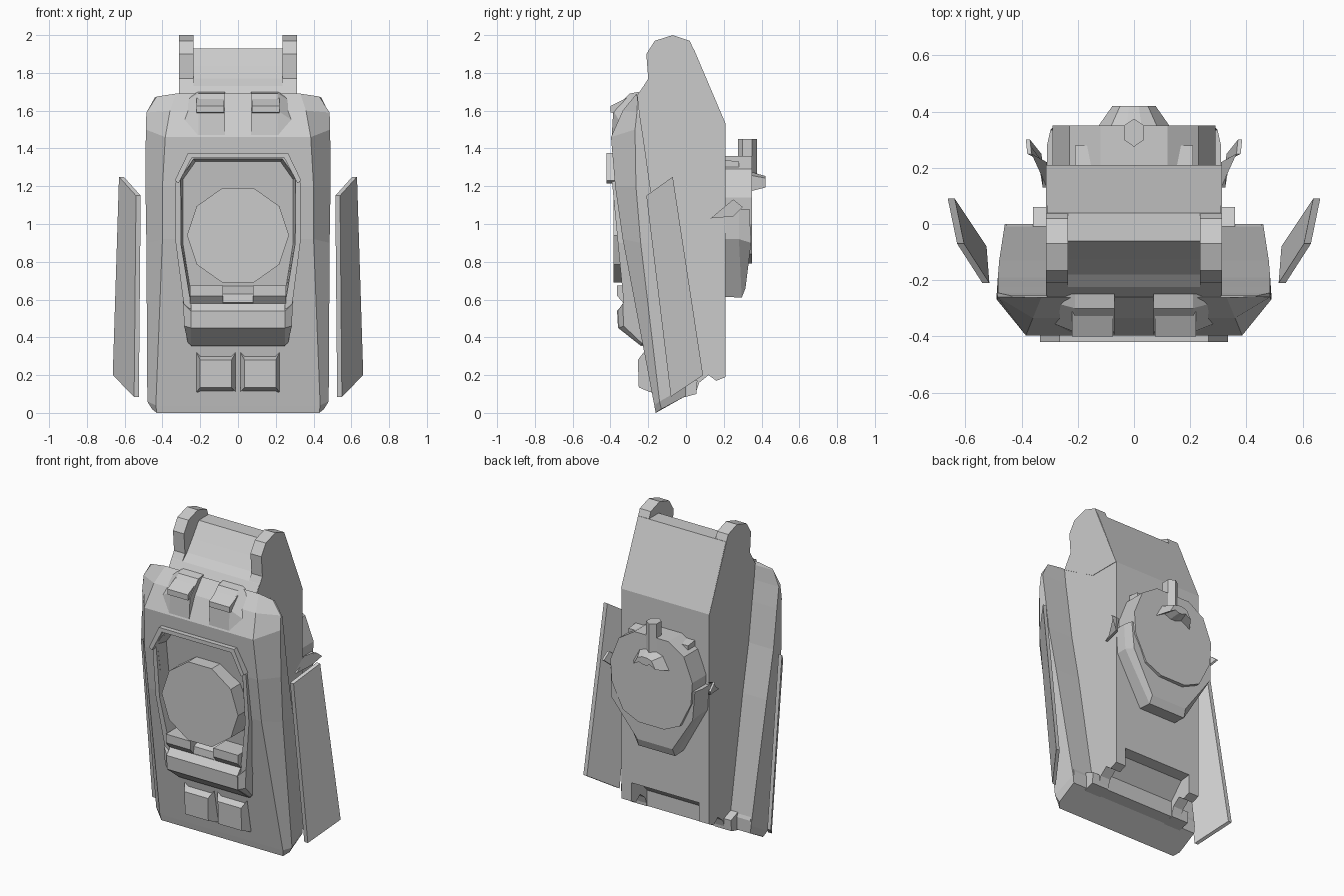
import bpy, bmesh, math

if "Cube" in bpy.data.objects:
    bpy.data.objects.remove(bpy.data.objects["Cube"])


def loft(name, rings, mirror=False):
    """Skin a list of equal-length closed rings and cap both ends."""
    bm = bmesh.new()
    vs = [[bm.verts.new(p) for p in r] for r in rings]
    n = len(rings[0])
    for a, b in zip(vs, vs[1:]):
        for i in range(n):
            j = (i + 1) % n
            bm.faces.new((a[i], a[j], b[j], b[i]))
    bm.faces.new(vs[0][::-1])
    bm.faces.new(vs[-1])
    bmesh.ops.recalc_face_normals(bm, faces=bm.faces)
    me = bpy.data.meshes.new(name)
    bm.to_mesh(me)
    bm.free()
    ob = bpy.data.objects.new(name, me)
    bpy.context.collection.objects.link(ob)
    if mirror:
        ob.modifiers.new("mirror", 'MIRROR')
    return ob


def sym(half):
    """Close a half outline by mirroring it over x."""
    return half + [(-p[0],) + tuple(p[1:]) for p in half[::-1]]


def plate(name, xz, front, back, mirror=False, s=1.0):
    """x-z outline between two y surfaces given as functions of z; s scales the front."""
    cx = sum(p[0] for p in xz) / len(xz)
    cz = sum(p[1] for p in xz) / len(xz)
    f = [(cx + (x - cx) * s, front(z), cz + (z - cz) * s) for x, z in xz]
    return loft(name, [f, [(x, back(z), z) for x, z in xz]], mirror)


def side(name, yz, x0, x1, mirror=False):
    """y-z profile extruded along x."""
    return loft(name, [[(x, y, z) for y, z in yz] for x in (x0, x1)], mirror)


def cut(ob, cutter):
    m = ob.modifiers.new("cut", 'BOOLEAN')
    m.object = cutter
    m.solver = 'EXACT'
    cutter.hide_render = True
    cutter.hide_viewport = True


def ramp(z0, y0, z1, y1):
    return lambda z: y0 + (y1 - y0) * (z - z0) / (z1 - z0)


def const(y):
    return lambda z: y


# Front shell: back, side and front corner of each half section
shell = loft("front_shell", [sym(h) for h in (
    [(.455, .0, .09), (.455, -.13, .02), (.43, -.16, 0)],
    [(.46, .0, .14), (.48, -.14, .06), (.435, -.168, .04)],
    [(.48, -.13, .90), (.485, -.24, .90), (.40, -.335, .92)],
    [(.485, -.19, 1.2), (.49, -.265, 1.2), (.40, -.375, 1.2)],
    [(.485, -.225, 1.45), (.488, -.27, 1.5), (.385, -.397, 1.46)],
    [(.485, -.245, 1.58), (.485, -.26, 1.59), (.36, -.335, 1.60)],
    [(.44, -.255, 1.67), (.43, -.26, 1.675), (.33, -.262, 1.69)])])

# Rear core block with pocket at the bottom
core = side("core_block", [(-.265, 1.67), (-.225, 1.73), (-.18, 1.77), (-.125, 1.84), (-.06, 1.93), (.04, 1.93),
                           (.21, 1.53), (.21, .19), (.16, .17), (.12, .20), (.07, .16), (.05, .10),
                           (-.1, .06)], -.31, .31)
cut(core, side("pocket_cutter", [(.05, .0), (.3, .0), (.3, .32), (.14, .30), (.05, .2)], -.24, .24))
side("top_ear", [(-.255, 1.68), (-.20, 1.77), (-.21, 1.90), (-.165, 1.97), (-.07, 2.0), (.02, 1.97),
                 (.21, 1.53), (.0, 1.53)], .235, .3125, True)
side("corner_foot", [(-.08, .06), (.0, .10), (.0, .17), (-.03, .24), (-.08, .24)], .33, .455, True)
side("pocket_bracket", [(-.02, .08), (.055, .10), (.06, .17), (-.02, .2)], .24, .36, True)

# Recessed front window with disc
window = sym([(.225, 1.33), (.292, 1.235), (.292, .90), (.24, .58)])
cut(shell, plate("window_cutter", window, const(-.45), ramp(.58, -.225, 1.34, -.32), s=1.07))
frame = plate("window_frame", sym([(.25, 1.365), (.33, 1.22), (.33, .90), (.275, .48)]),
              ramp(.48, -.32, 1.36, -.405), ramp(.48, -.2, 1.36, -.28))
cut(frame, bpy.data.objects["window_cutter"])
plate("frame_trim", [(.0, 1.375), (.265, 1.375), (.335, 1.23), (.315, 1.215), (.245, 1.35), (.0, 1.35)],
      const(-.42), const(-.35), True)
disc = [(.27 * math.cos(a), .94 + .263 * math.sin(a)) for a in (i * math.pi / 5 for i in range(10))]
plate("front_disc", disc, const(-.385), const(-.21))

# Latch and bumper below the disc
side("latch_bar", [(-.22, .55), (-.33, .58), (-.365, .62), (-.365, .675), (-.22, .675)], .08, .255, True)
side("latch_centre", [(-.22, .58), (-.335, .585), (-.33, .63), (-.22, .68)], -.085, .085)
loft("bumper", [[(x, y, z) for y, z in ((-.2, .355), (-.24, .355), (-.36, .45), (-.365, .54), (-.33, .58), (-.2, .58))]
                for x in (-.25, .25)])
loft("bumper_end", [[(.25, y, z) for y, z in ((-.2, .36), (-.24, .36), (-.355, .45), (-.36, .54), (-.2, .60))],
                    [(x, y, z) for x, y, z in ((.26, -.2, .36), (.265, -.235, .37), (.285, -.33, .46),
                                               (.29, -.335, .58), (.29, -.2, .60))]], True)

# Lower and upper pairs of pads
pad_low = ((-.15, .11), (-.19, .11), (-.225, .32), (-.15, .32))
pad_high = ((-.15, .105), (-.25, .135), (-.255, .28), (-.15, .335))
loft("lower_pad", [[(x, y, z) for y, z in p] for x, p in (
    (.012, pad_low), (.035, pad_high), (.20, pad_high), (.22, pad_low))], True)
pad_main = ((-.25, 1.45), (-.393, 1.47), (-.385, 1.60), (-.30, 1.69), (-.25, 1.70))
loft("upper_pad", [[(x, y, z) for y, z in p] for x, p in (
    (.07, pad_main), (.21, pad_main),
    (.285, ((-.25, 1.45), (-.385, 1.46), (-.355, 1.55), (-.28, 1.645), (-.25, 1.66))))], True)
side("pad_cap", [(-.3, 1.58), (-.40, 1.59), (-.40, 1.625), (-.31, 1.67), (-.28, 1.66)], .075, .22, True)

# Detached side wings
loft("side_wing", [[(x - d, y, z) for x, y, z in (
    (.54, -.21, 1.15), (.63, -.07, 1.25), (.663, .09, .2), (.55, -.08, .085))] for d in (0, .025)], True)

# Rear head: face disc, chin, cheeks
plate("head_face", sym([(.12, 1.36), (.23, 1.29), (.29, 1.14), (.28, 1.0), (.20, .84), (.09, .79)]),
      const(.35), const(.2))
loft("chin", [sym([(x * s, y, z) for x, y, z in h]) for s, h in (
    (1, [(.31, .2, 1.08), (.30, .2, .92), (.13, .2, .615)]),
    (1, [(.31, .28, 1.08), (.30, .28, .92), (.13, .295, .61)]),
    (.96, [(.31, .335, 1.08), (.30, .345, .90), (.13, .315, .66)]))])
loft("cheek_fin", [[(x + d, y, z) for x, y, z in (
    (.31, .13, 1.03), (.33, .25, 1.04), (.37, .30, 1.09), (.365, .25, 1.13), (.31, .22, 1.10))]
    for d in (0, .015)], True)
side("brow_block", [(.2, 1.25), (.28, 1.25), (.28, 1.33), (.2, 1.34)], .08, .21, True)

# Crest post and crescent on the face
loft("crest_post", [[(.042 * math.sin(a), .325 + .05 * math.cos(a), z) for a in
                     (i * math.pi / 3 for i in range(6))] for z in (1.22, 1.45)])
plate("crescent", sym([(.03, 1.28), (.09, 1.26), (.14, 1.17), (.07, 1.21), (.02, 1.19)]),
      const(.42), const(.33), s=.55)
